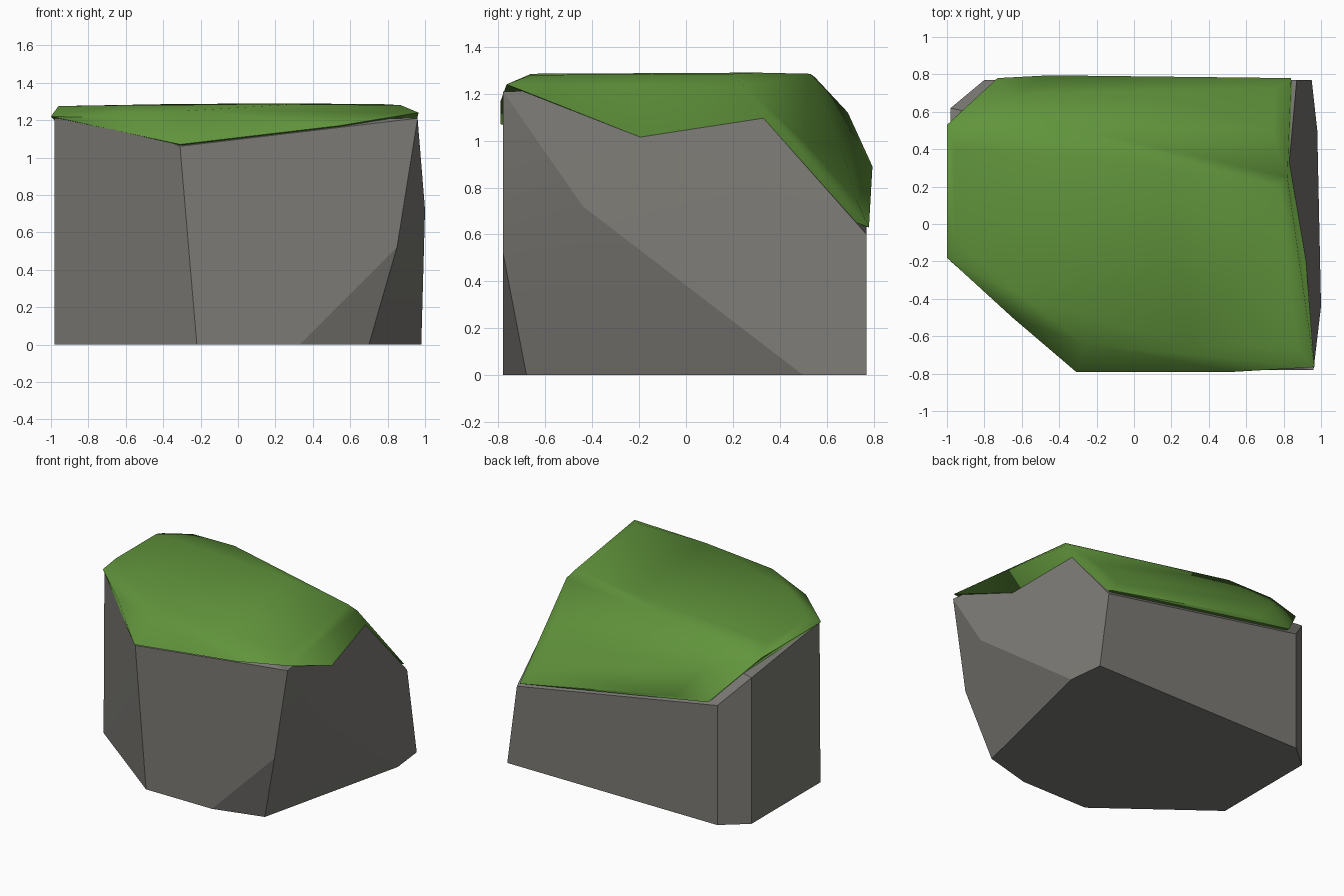
import bpy, bmesh, math
from mathutils import Vector

cube = bpy.data.objects.get("Cube")
if cube:
    bpy.data.objects.remove(cube, do_unlink=True)


def make_material(name, color):
    mat = bpy.data.materials.new(name)
    mat.use_nodes = True
    mat.diffuse_color = (*color, 1)
    mat.node_tree.nodes["Principled BSDF"].inputs["Base Color"].default_value = (*color, 1)
    return mat


def hull_object(name, points, mat, flatten, smooth):
    """Chiselled solid wrapped around a few corner points."""
    bm = bmesh.new()
    for p in points:
        bm.verts.new(Vector(p))
    result = bmesh.ops.convex_hull(bm, input=bm.verts[:])
    unused = {v for v in result["geom_interior"] + result["geom_unused"]
              if isinstance(v, bmesh.types.BMVert)}
    bmesh.ops.delete(bm, geom=list(unused), context='VERTS')
    bmesh.ops.dissolve_limit(bm, angle_limit=math.radians(flatten),
                             verts=bm.verts[:], edges=bm.edges[:])
    bmesh.ops.recalc_face_normals(bm, faces=bm.faces[:])
    mesh = bpy.data.meshes.new(name)
    bm.to_mesh(mesh)
    bm.free()
    obj = bpy.data.objects.new(name, mesh)
    bpy.context.collection.objects.link(obj)
    mesh.materials.append(mat)
    bpy.ops.object.select_all(action='DESELECT')
    obj.select_set(True)
    bpy.context.view_layer.objects.active = obj
    bpy.ops.object.shade_smooth_by_angle(angle=math.radians(smooth))
    return obj


stone = make_material("stone grey", (0.2, 0.195, 0.178))
green = make_material("moss green", (0.12, 0.3, 0.045))

# Rock: footprint, two facet corners on the side, then the upper rim
footprint = [(.95, .77), (.98, .5), (.7, -.68), (.33, -.78),
             (-.22, -.78), (-.98, -.2), (-.98, .62), (-.8, .77)]
facets = [(1, -.44, .72), (.85, -.78, .52)]
rim = [(.96, -.78, 1.21), (-.31, -.78, 1.06), (-.65, -.49, 1.2),
       (-.98, -.19, 1.21), (-.98, .62, 1.1), (-.8, .77, .9),
       (.87, .77, .6), (.82, .22, 1.22)]
hull_object("rock", [(x, y, 0) for x, y in footprint] + facets + rim, stone, 2, 20)

# Moss cap: overhanging edge, raised shoulder, and the slope down the back
edge = [(.965, -.765, 1.24), (-.31, -.79, 1.07), (.54, -.79, 1.17),
        (-.65, -.5, 1.21), (-1, -.18, 1.22), (-1, .53, 1.22),
        (-.73, .78, .91), (-.45, .795, .89), (.84, .78, .63), (.82, .25, 1.23)]
shoulder = [(.87, -.66, 1.28), (.3, -.66, 1.285), (-.27, -.64, 1.25),
            (-.6, -.38, 1.28), (-.96, -.08, 1.275), (-.96, .4, 1.275),
            (-.76, .55, 1.27), (-.4, .53, 1.285), (.2, .3, 1.29), (.78, .2, 1.285)]
slope = [(-.66, .69, 1.12), (.2, .66, .98), (.74, .5, 1.0), (.76, .73, .74)]
hull_object("moss_cap", edge + shoulder + slope, green, 1, 55)
